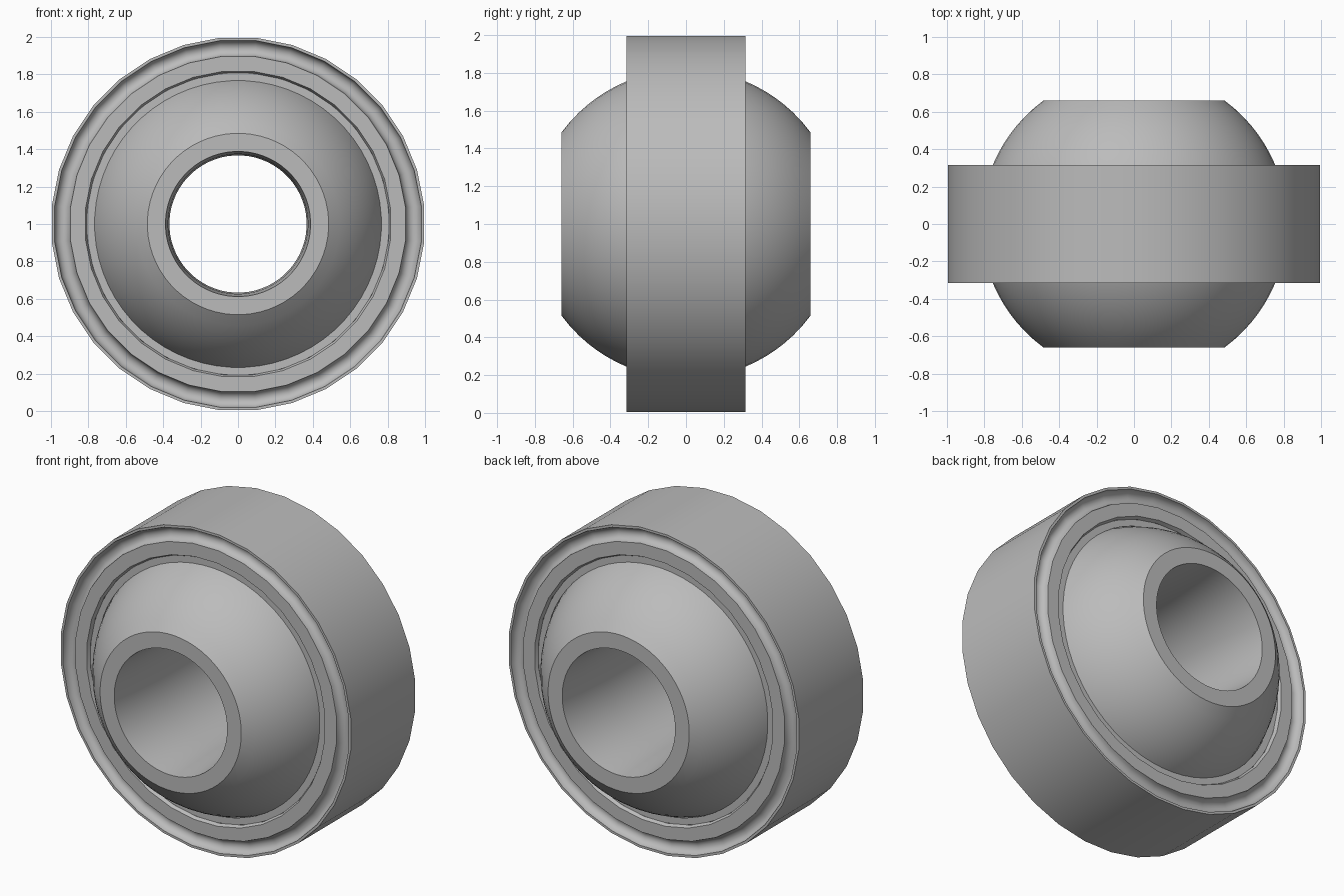
import bpy, bmesh
from math import sin, cos, pi, sqrt, radians

cube = bpy.data.objects.get("Cube")
if cube:
    bpy.data.objects.remove(cube, do_unlink=True)

steel = bpy.data.materials.new("brushed_steel")
steel.use_nodes = True
colour = (0.5, 0.5, 0.5, 1)
steel.diffuse_color = colour
steel.node_tree.nodes["Principled BSDF"].inputs["Base Color"].default_value = colour

BALL_R, LINER_R = 0.819, 0.86      # ball and liner outside radii
BALL_Y, RING_Y, LINER_Y = 0.66, 0.315, 0.293


def arc(radius, y0, y1, steps):
    """Points (r, y) on a sphere of the given radius, from y0 to y1."""
    ys = [y0 + (y1 - y0) * i / steps for i in range(steps + 1)]
    return [(sqrt(radius * radius - y * y), y) for y in ys]


def mirrored(half):
    """Append the front half of a profile as the mirror of the back half."""
    return half + [(r, -y) for r, y in reversed(half)]


def lathe(name, profile, sides):
    """Revolve a closed (r, y) profile about the horizontal y axis."""
    bm = bmesh.new()
    loops = []
    for i in range(sides):
        a = 2 * pi * (i + 0.5) / sides
        loops.append([bm.verts.new((r * sin(a), y, 1 + r * cos(a))) for r, y in profile])
    n = len(profile)
    for i in range(sides):
        p, q = loops[i], loops[(i + 1) % sides]
        for j in range(n):
            k = (j + 1) % n
            bm.faces.new((p[j], p[k], q[k], q[j]))
    bmesh.ops.recalc_face_normals(bm, faces=bm.faces)
    mesh = bpy.data.meshes.new(name)
    bm.to_mesh(mesh)
    bm.free()
    mesh.materials.append(steel)
    obj = bpy.data.objects.new(name, mesh)
    bpy.context.collection.objects.link(obj)
    bpy.ops.object.select_all(action='DESELECT')
    obj.select_set(True)
    bpy.context.view_layer.objects.active = obj
    bpy.ops.object.shade_smooth_by_angle(angle=radians(30))
    return obj


# Truncated ball with a slightly waisted bore
bore = [(0.367, -0.25), (0.374, -0.5), (0.388, -BALL_Y)]
bore = [(r, -y) for r, y in bore]
lathe("inner_ball", arc(BALL_R, -BALL_Y, BALL_Y, 28) + mirrored(bore[::-1]), 64)

# Thin spherical liner between ball and ring
lathe("race_liner",
      arc(BALL_R + 0.002, -LINER_Y, LINER_Y, 12) + arc(LINER_R, LINER_Y, -LINER_Y, 12), 64)

# Outer ring with a rounded staking groove on each face
groove = [(0.9425 - 0.0425 * cos(pi * i / 8), RING_Y - 0.045 * sin(pi * i / 8))
          for i in range(9)]
back_face = [(0.81, LINER_Y), (0.82, RING_Y)] + groove + [(1.0, RING_Y)]
race = arc(LINER_R + 0.001, -LINER_Y, LINER_Y, 12)[1:-1]
lathe("outer_ring", mirrored(back_face) + race, 32)
